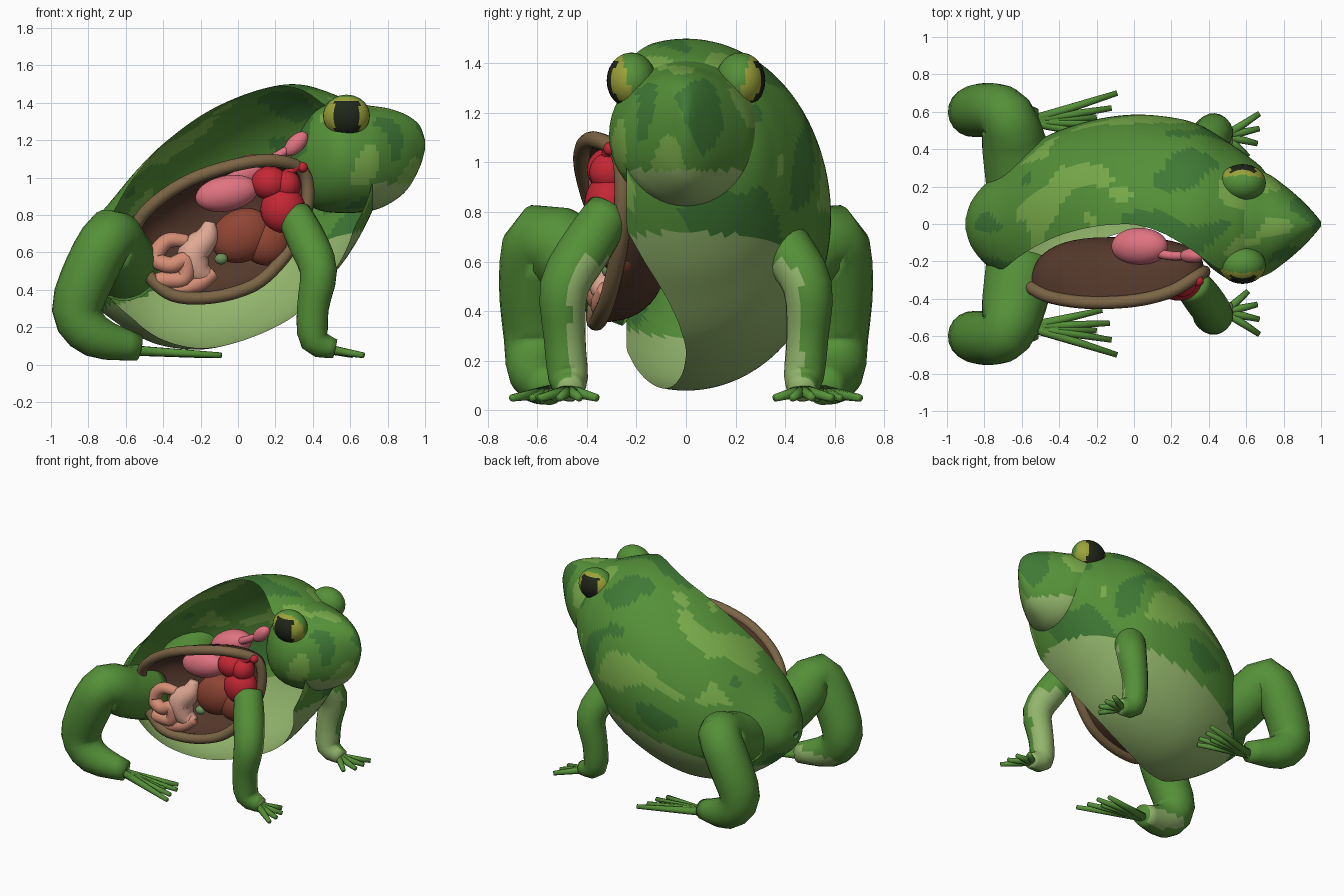
import bpy, bmesh
from math import sin, cos, pi
from mathutils import Vector, Matrix, noise

if "Cube" in bpy.data.objects:
    bpy.data.objects.remove(bpy.data.objects["Cube"])


def mat(name, r, g, b):
    m = bpy.data.materials.new(name)
    m.diffuse_color = (r, g, b, 1)
    m.use_nodes = True
    m.node_tree.nodes["Principled BSDF"].inputs["Base Color"].default_value = m.diffuse_color
    return m


green = mat("green", .09, .28, .04)
dark = mat("dark_green", .05, .19, .035)
bright = mat("bright_green", .19, .41, .07)
pale = mat("pale_green", .29, .46, .15)
olive = mat("olive", .33, .36, .04)
black = mat("pupil", .015, .02, .01)
tan = mat("tan", .2, .13, .06)
brown = mat("cavity_brown", .09, .04, .025)
pink = mat("pink", .75, .17, .22)
red = mat("red", .55, .02, .035)
liver_red = mat("liver_red", .28, .06, .035)
peach = mat("peach", .75, .4, .3)
salmon = mat("salmon", .66, .27, .18)
bile = mat("bile_green", .15, .28, .1)
SKIN = [green, dark, bright, pale]


def finish(name, bm, mats, paint=None):
    bmesh.ops.recalc_face_normals(bm, faces=bm.faces)
    for f in bm.faces:
        f.smooth = True
        if paint:
            f.material_index = paint(f.calc_center_median())
    me = bpy.data.meshes.new(name)
    bm.to_mesh(me)
    bm.free()
    for m in mats:
        me.materials.append(m)
    ob = bpy.data.objects.new(name, me)
    bpy.context.collection.objects.link(ob)
    return ob


def smooth(pts, n, closed=False):
    """Catmull-Rom through tuples of any length."""
    k, out = len(pts), []
    get = (lambda i: pts[i % k]) if closed else (lambda i: pts[max(0, min(k - 1, i))])
    for i in range(k if closed else k - 1):
        for j in range(n):
            t = j / n
            out.append([.5 * (2*b + (c-a)*t + (2*a-5*b+4*c-d)*t*t + (3*b-a-3*c+d)*t**3)
                        for a, b, c, d in zip(get(i-1), get(i), get(i+1), get(i+2))])
    if not closed:
        out.append(list(pts[-1]))
    return out


def bridge(name, rings, mats, paint=None, around=True, closed=False, caps=False):
    bm = bmesh.new()
    R = [[bm.verts.new(p) for p in ring] for ring in rings]
    n = len(R[0])
    for i in range(len(R) if closed else len(R) - 1):
        a, b = R[i], R[(i + 1) % len(R)]
        for j in range(n if around else n - 1):
            q = (j + 1) % n
            bm.faces.new((a[j], a[q], b[q], b[j]))
    if caps:
        bm.faces.new(R[0])
        bm.faces.new(R[-1])
    return finish(name, bm, mats, paint)


def tube(name, pts, mats, n=4, sides=16, closed=False, paint=None):
    path = smooth(pts, n, closed)
    P = [Vector(p[:3]) for p in path]
    k, rings, side = len(P), [], None
    for i, p in enumerate(P):
        if closed:
            t = (P[(i + 1) % k] - P[i - 1]).normalized()
            side = t.cross(Vector((0, 1, 0))).normalized()
        else:
            t = (P[min(k - 1, i + 1)] - P[max(0, i - 1)]).normalized()
            side = side or t.orthogonal()
            side = (side - t * side.dot(t)).normalized()
        up = t.cross(side)
        rings.append([p + path[i][3] * (side * cos(2*pi*j/sides) + up * sin(2*pi*j/sides))
                      for j in range(sides)])
    return bridge(name, rings, mats, paint, closed=closed, caps=not closed)


def ball(name, c, r, mats, tilt=0, paint=None):
    bm = bmesh.new()
    m = Matrix.Translation(c) @ Matrix.Rotation(-tilt, 4, 'Y') @ Matrix.Diagonal((*r, 1))
    bmesh.ops.create_uvsphere(bm, u_segments=32, v_segments=20, radius=1, matrix=m)
    return finish(name, bm, mats, paint)


def skin(c):
    if c.z < .52 + .3 * c.x:
        return 3
    v = noise.noise(Vector((c.x * 3.2, c.y * 6, c.z * 3.2)))
    return 1 if v > .27 else 2 if v < -.22 and c.z > .8 else 0


# Body: sections along x, opened on the near side by a curved cut
def cut_y(x, z):
    u = x + .05 + .26 * (z - 1.42)
    return max(-.24, -(.36 if u < 0 else 1.0) * u * u)


body = [(-.90, .50, .55, .03), (-.87, .42, .64, .12), (-.8, .35, .74, .21), (-.7, .26, .85, .30),
        (-.55, .16, 1.03, .42), (-.4, .10, 1.18, .50), (-.2, .08, 1.33, .56), (0, .12, 1.43, .585),
        (.2, .20, 1.49, .57), (.35, .30, 1.495, .53), (.5, .47, 1.45, .44), (.6, .60, 1.40, .37),
        (.7, .78, 1.30, .28), (.78, .98, 1.18, .12), (.8, 1.05, 1.1, .03)]
rings = []
for x, lo, hi, w in smooth(body, 6):
    def pt(t):
        return Vector((x, w * sin(t), (lo + hi) / 2 + (hi - lo) / 2 * cos(t)))
    ends = []
    for d in (-1, 1):
        t = pi / 2
        while abs(t - pi / 2) < pi and pt(t).y >= cut_y(x, pt(t).z) - 1e-4:
            t += d * .004
        ends.append(t)
    rings.append([pt(ends[0] + (ends[1] - ends[0]) * j / 64) for j in range(65)])
bridge("body_shell", rings, SKIN, skin, around=False)

# Head: closed tapered form ending in a pointed snout
head = [(.28, 1.0, 1.1, .04), (.33, .9, 1.24, .14), (.42, .83, 1.36, .24), (.55, .81, 1.41, .31),
        (.7, .82, 1.385, .275), (.8, .855, 1.37, .21), (.9, .93, 1.335, .125),
        (.97, 1.05, 1.28, .05), (1.0, 1.15, 1.2, .012)]
rings = [[(x, w * sin(2*pi*j/48), (lo + hi) / 2 + (hi - lo) / 2 * cos(2*pi*j/48)) for j in range(48)]
         for x, lo, hi, w in smooth(head, 6)]
bridge("head", rings, SKIN, lambda c: 3 if c.z < .97 and c.x > .72 else skin(c + Vector((0, 0, .2))),
       caps=True)

hind = [(-.60, .20, .52, .19), (-.64, .42, .60, .175), (-.68, .58, .69, .145), (-.78, .61, .52, .145),
        (-.86, .60, .29, .135), (-.76, .60, .15, .115), (-.53, .55, .09, .07)]
fore = [(.30, .31, .80, .095), (.37, .40, .66, .105), (.43, .49, .5, .10), (.40, .49, .3, .085),
        (.41, .475, .13, .08), (.52, .47, .085, .05)]
hind_tips = [(-.09, .70), (-.12, .62), (-.13, .53), (-.17, .46), (-.2, .57)]
fore_tips = [(.67, .59), (.67, .51), (.66, .43), (.61, .36)]
for s, tag in ((-1, "near"), (1, "far")):
    def flip(pts):
        return [(x, s * y, z, r) for x, y, z, r in pts]
    # Limbs and toes
    tube("hind_leg_" + tag, flip(hind), SKIN, 3, 20,
         paint=lambda c: 3 if abs(c.y) < .53 and c.z < .16 else 0)
    tube("front_leg_" + tag, flip(fore), SKIN, 3, 20,
         paint=lambda c: 3 if abs(c.y) < .47 and c.z < .6 else 0)
    for start, tips, kind in (((-.56, .55, .075, .028), hind_tips, "hind"),
                              ((.49, .47, .08, .026), fore_tips, "front")):
        for i, (x, y) in enumerate(tips):
            tube(f"{kind}_toe_{tag}_{i}", flip([start, (x, y, .05, .015)]), [green], 2, 10)

    # Eyes: green lid inside, olive iris and dark pupil outside
    def eye_paint(c):
        out = abs(c.y) - .22 + .25 * (1.33 - c.z)
        if out < .012:
            return 0
        return 2 if abs(c.x - .585) < .065 and abs(c.z - 1.325) < .085 else 1
    ball("eye_" + tag, (.58, s * .22, 1.33), (.125, .1, .113), [green, olive, black], paint=eye_paint)

# Opening rim and cavity lining
rim = [(-.55, -.34, .72), (-.45, -.39, .86), (-.25, -.42, .99), (0, -.41, 1.07), (.2, -.36, 1.09),
       (.35, -.27, 1.03), (.37, -.255, .85), (.3, -.27, .65), (.15, -.31, .47), (0, -.34, .39),
       (-.2, -.36, .355), (-.38, -.37, .385), (-.52, -.35, .54)]
tube("opening_rim", [(*p, .034) for p in rim], [tan], 5, 12, closed=True)
loop = smooth(rim, 5, True)
rings = []
for i in range(13):
    a = pi / 2 * i / 12.2
    s, d = cos(a) ** .7, sin(a) ** .8
    rings.append([(-.08 + (x + .08) * s, y + (-.07 - y) * d, .72 + (z - .72) * s) for x, y, z in loop])
bridge("cavity_lining", rings, [brown])

# Organs
ball("near_lung", (-.06, -.31, .915), (.17, .085, .095), [pink], .2)
ball("far_lung", (.03, -.12, 1.02), (.16, .1, .09), [pink], .4)
ball("throat_lobe", (.31, -.17, 1.18), (.08, .04, .045), [pink], .8)
tube("windpipe", [(.1, -.15, 1.06, .025), (.2, -.17, 1.11, .025), (.31, -.17, 1.18, .02)], [pink], 4, 10)
for i, (c, r) in enumerate([((.17, -.31, .97), (.1, .09, .09)), ((.26, -.31, .96), (.075, .08, .08)),
                            ((.24, -.31, .83), (.12, .1, .125))]):
    ball(f"heart_chamber_{i}", c, r, [red])
ball("vessel_bead", (.345, -.305, 1.055), (.028, .028, .028), [red])
tube("heart_vessel", [(.25, -.32, 1.0, .03), (.3, -.31, 1.05, .025), (.345, -.3, 1.055, .02)], [red], 4, 10)
ball("liver_main", (.02, -.26, .69), (.17, .1, .14), [liver_red], .5)
ball("liver_lobe", (.15, -.25, .66), (.13, .09, .13), [liver_red], .9)
ball("gall_bladder", (-.09, -.31, .565), (.035, .03, .03), [bile])
tube("stomach", [(-.15, -.3, .76, .03), (-.17, -.31, .68, .065), (-.24, -.32, .59, .085),
                 (-.21, -.32, .50, .07), (-.14, -.31, .46, .04)], [peach], 5, 18)
tube("intestine", [(-.27, -.33, .66, .035), (-.38, -.34, .66, .042), (-.44, -.35, .57, .045),
                   (-.36, -.37, .53, .045), (-.28, -.37, .56, .042), (-.29, -.36, .46, .045),
                   (-.42, -.35, .45, .045), (-.36, -.33, .40, .045), (-.22, -.34, .43, .045),
                   (-.13, -.32, .49, .035)], [salmon], 6, 14)
